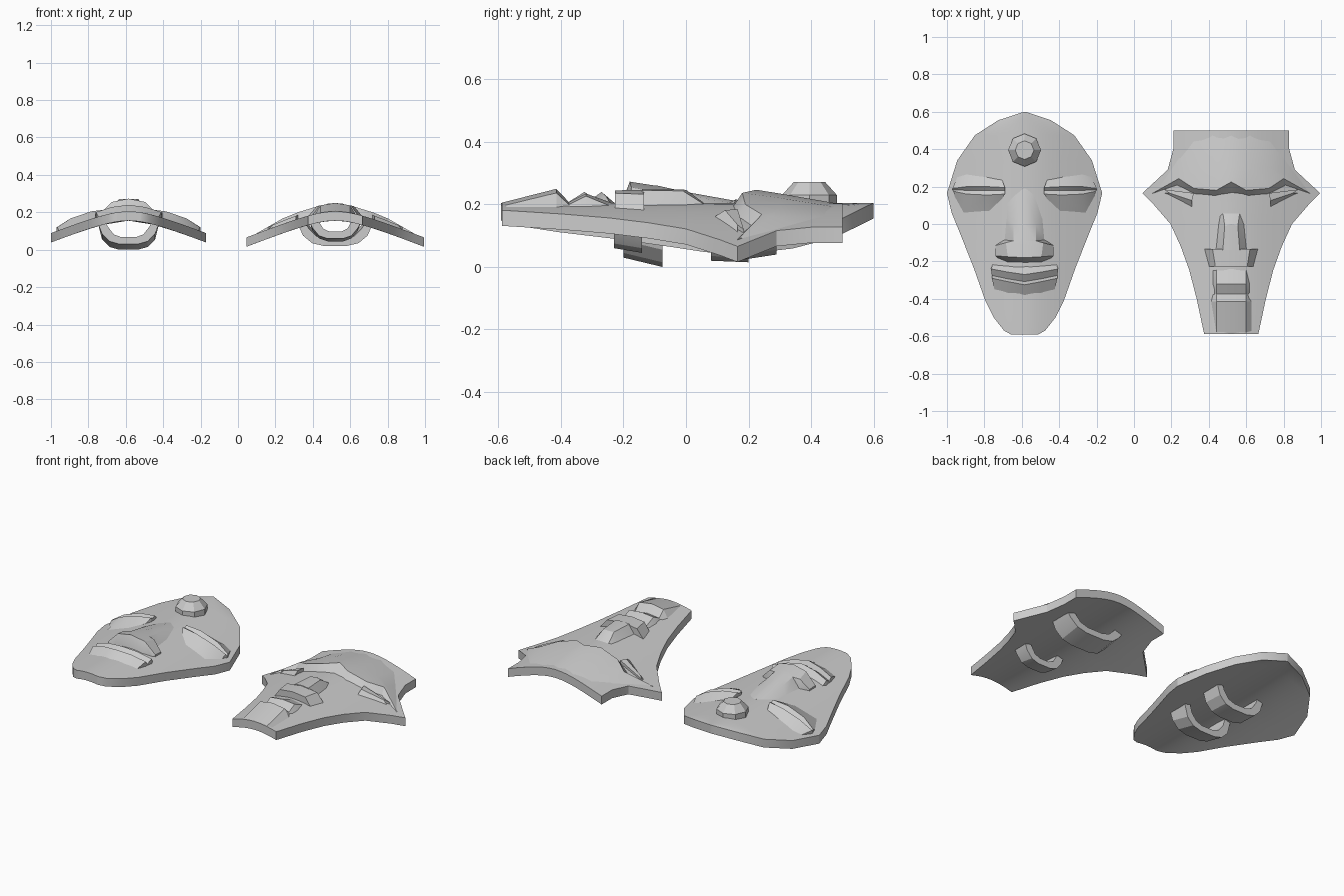
import bpy, bmesh
from math import sqrt, radians, cos, sin, pi

if "Cube" in bpy.data.objects:
    bpy.data.objects.remove(bpy.data.objects["Cube"])

LX, RX = -0.585, 0.52      # centre lines of the two masks


def surf(x):
    """Height of the arched mask face at distance x from its centre line."""
    return 0.265 - sqrt((0.4 * x) ** 2 + 0.0036)


def finish(name, bm, angle=25):
    bmesh.ops.recalc_face_normals(bm, faces=bm.faces)
    me = bpy.data.meshes.new(name)
    bm.to_mesh(me)
    bm.free()
    ob = bpy.data.objects.new(name, me)
    bpy.context.collection.objects.link(ob)
    bpy.ops.object.select_all(action='DESELECT')
    ob.select_set(True)
    bpy.context.view_layer.objects.active = ob
    bpy.ops.object.shade_smooth_by_angle(angle=radians(angle))
    return ob


def slab(name, cx, rows, depth=0.02, angle=25):
    """Grid of (x, y, height above the face), closed underneath along the arch."""
    bm = bmesh.new()
    grid = [[bm.verts.new((x, y, surf(x) + h)) for x, y, h in r] for r in rows]
    for a, b in zip(grid, grid[1:]):
        for i in range(len(a) - 1):
            bm.faces.new((a[i], a[i + 1], b[i + 1], b[i]))
    # keep the originals as the top and add the underside and walls
    ext = bmesh.ops.extrude_face_region(bm, geom=bm.faces[:], use_keep_orig=True)
    for v in ext['geom']:
        if isinstance(v, bmesh.types.BMVert):
            v.co.z = surf(v.co.x) - depth
    bmesh.ops.translate(bm, vec=(cx, 0, 0), verts=bm.verts)
    return finish(name, bm, angle)


def full(half):
    """Mirror half rows that start on the centre line."""
    return [[(-x, y, h) for x, y, h in reversed(r[1:])] + r for r in half]


def pair(name, cx, rows):
    for side, s in (("left", -1), ("right", 1)):
        slab(f"{name}_{side}", cx, [[(s * x, y, h) for x, y, h in r] for r in rows])


def plate(name, cx, outline, n=8):
    rows = [[(w * i / n, y, 0) for i in range(-n, n + 1)] for w, y in outline]
    slab(name, cx, rows, 0.05, 30)


def handle(name, cx, w, y0, y1, z0, z1, t=0.037):
    """Faceted strap under the mask; z0 and z1 are its lowest heights at y0 and y1."""
    prof = [(1, 0.125), (0.86, 0.055), (0.62, 0.015), (0.3, 0.0)]
    prof = [(-a, b) for a, b in prof] + prof[::-1]
    bm = bmesh.new()
    sections = []
    for a, b in prof:
        x, xi = a * w, a * (w - t)
        end = abs(a) == 1
        sec = []
        for px, y, zb, up in ((x, y0, z0, 0), (x, y1, z1, 0), (xi, y1, z1, t), (xi, y0, z0, t)):
            z = surf(px) - 0.03 if end else zb + b + up
            sec.append(bm.verts.new((cx + px, y, z)))
        sections.append(sec)
    for s, e in zip(sections, sections[1:]):
        for i in range(4):
            j = (i + 1) % 4
            bm.faces.new((s[i], s[j], e[j], e[i]))
    bm.faces.new(sections[0])
    bm.faces.new(sections[-1])
    finish(name, bm)


# --- rounded mask: plate
plate("round_mask_plate", LX, [
    (.004, .6), (.14, .555), (.265, .475), (.36, .34), (.415, .165), (.39, .06),
    (.345, -.05), (.27, -.24), (.21, -.41), (.165, -.5), (.11, -.57), (.07, -.592)])

# closed eyes with two lids and a slit
pair("round_mask_eye", LX, [
    [(.12, .235, 0), (.2, .25, 0), (.31, .265, 0), (.36, .25, 0)],
    [(.105, .195, .025), (.2, .2, .04), (.31, .2, .04), (.385, .19, .02)],
    [(.105, .178, .015), (.2, .178, .02), (.31, .18, .02), (.385, .182, .012)],
    [(.105, .16, .025), (.2, .155, .04), (.31, .16, .04), (.38, .175, .02)],
    [(.12, .135, 0), (.19, .07, 0), (.325, .06, 0), (.375, .15, 0)]])

# nose
slab("round_mask_nose", LX, full([
    [(0, .19, .001), (.05, .17, -.003), (.1, .12, -.004)],
    [(0, 0, .035), (.06, 0, .03), (.1, .03, -.004)],
    [(0, -.09, .055), (.06, -.09, .045), (.11, -.085, -.004)],
    [(0, -.11, .057), (.1, -.1, .047), (.155, -.115, .008)],
    [(0, -.18, .068), (.09, -.175, .06), (.155, -.17, .012)],
    [(0, -.207, -.004), (.09, -.205, -.004), (.14, -.185, -.004)]]))

# lips
slab("round_mask_lips", LX, full([
    [(0, -.225, -.003), (.09, -.222, -.003), (.17, -.215, -.003)],
    [(0, -.27, .035), (.09, -.257, .033), (.18, -.24, .028)],
    [(0, -.308, .008), (.09, -.293, .008), (.175, -.275, .008)],
    [(0, -.325, .035), (.09, -.308, .033), (.175, -.29, .028)],
    [(0, -.385, -.003), (.09, -.373, -.003), (.16, -.355, -.003)]]))

# forehead stud
bm = bmesh.new()
rings = [[bm.verts.new((LX + r * cos(pi * k / 4), .395 + r * sin(pi * k / 4), z))
          for k in range(8)] for r, z in ((.088, .17), (.088, .23), (.05, .272))]
for a, b in zip(rings, rings[1:]):
    for k in range(8):
        bm.faces.new((a[k], a[k - 1], b[k - 1], b[k]))
bm.faces.new(rings[0])
bm.faces.new(rings[-1])
finish("forehead_stud", bm)

# --- angular mask: plate
plate("angular_mask_plate", RX, [
    (.31, .5), (.31, .4), (.34, .29), (.41, .225), (.475, .165), (.42, .11),
    (.325, 0), (.27, -.12), (.225, -.245), (.185, -.4), (.145, -.588)])

# forehead and brow ridge
slab("angular_mask_brow", RX, full([
    [(0, .49, -.003), (.1, .49, -.003), (.2, .46, -.003), (.28, .36, -.003), (.4, .185, -.003)],
    [(0, .3, .03), (.1, .3, .028), (.2, .3, .024), (.28, .27, .024), (.41, .175, .003)],
    [(0, .225, .042), (.08, .18, .04), (.2, .19, .035), (.28, .243, .03), (.42, .165, .001)],
    [(0, .165, -.003), (.09, .15, -.003), (.2, .16, -.003), (.29, .205, -.003), (.42, .16, -.003)]]))

# eyes
pair("angular_mask_eye", RX, [
    [(.2, .165, .02), (.36, .185, .01)],
    [(.21, .125, .02), (.33, .165, .015)],
    [(.21, .088, -.003), (.36, .165, -.003)]])

# nose bridge and nostrils
slab("angular_mask_nose", RX, full([
    [(0, .06, -.002), (.045, .06, -.003), (.06, .05, -.004)],
    [(0, 0, .042), (.035, -.01, .04), (.07, 0, -.004)],
    [(0, -.14, .045), (.045, -.14, .043), (.085, -.14, -.004)]]))
slab("angular_mask_nostrils", RX, full([
    [(0, -.135, .042), (.1, -.135, .04), (.145, -.135, -.003)],
    [(0, -.227, .04), (.085, -.227, .04), (.12, -.227, -.003)]]))

# mouth and chin
slab("angular_mask_mouth", RX, full([
    [(0, -.24, .001), (.08, -.24, -.003), (.1, -.24, -.004)],
    [(0, -.32, .03), (.08, -.32, .03), (.1, -.32, -.004)],
    [(0, -.375, .003), (.08, -.375, .003), (.1, -.375, -.004)],
    [(0, -.415, .045), (.08, -.415, .04), (.11, -.415, -.004)],
    [(0, -.588, .001), (.08, -.588, -.002), (.11, -.588, -.004)]]))

# --- grips on the backs
handle("round_mask_lower_grip", LX, .165, -.2, -.075, .03, 0)
handle("round_mask_upper_grip", LX, .165, .08, .2, .02, .015)
handle("angular_mask_lower_grip", RX, .14, -.23, -.14, .06, .045)
handle("angular_mask_upper_grip", RX, .2, .16, .29, .02, .04)
